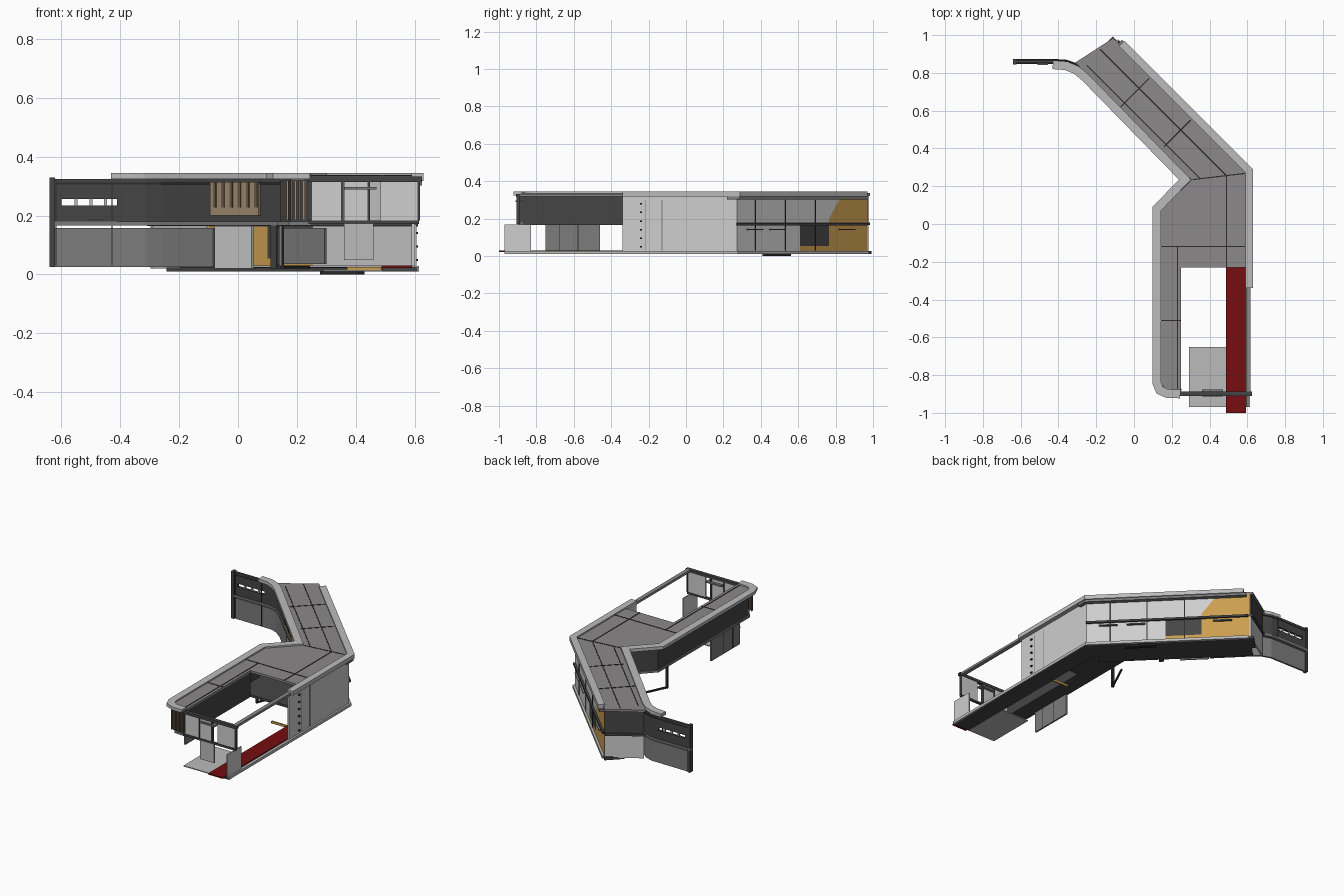
import bpy, bmesh
from mathutils import Vector

cube = bpy.data.objects.get("Cube")
if cube:
    bpy.data.objects.remove(cube, do_unlink=True)


def material(name, r, g, b):
    m = bpy.data.materials.new(name)
    m.use_nodes = True
    m.diffuse_color = (r, g, b, 1)
    m.node_tree.nodes["Principled BSDF"].inputs["Base Color"].default_value = (r, g, b, 1)
    return m


PALE = material("pale grey", 0.62, 0.62, 0.62)
RIM = material("rim grey", 0.5, 0.5, 0.5)
ROOF = material("roof grey", 0.26, 0.25, 0.25)
MID = material("mid grey", 0.2, 0.2, 0.2)
DARK = material("charcoal", 0.06, 0.06, 0.06)
LINE = material("seam black", 0.025, 0.025, 0.025)
GOLD = material("gold", 0.6, 0.34, 0.08)
RED = material("dark red", 0.18, 0.004, 0.005)
TAN = material("tan wood", 0.36, 0.27, 0.17)
BROWN = material("brown wood", 0.16, 0.11, 0.07)


def finish(name, bm, mat):
    bmesh.ops.recalc_face_normals(bm, faces=bm.faces)
    me = bpy.data.meshes.new(name)
    bm.to_mesh(me)
    bm.free()
    me.materials.append(mat)
    ob = bpy.data.objects.new(name, me)
    bpy.context.collection.objects.link(ob)
    return ob


def extrude(name, points, offset, mat):
    """Flat 3D polygon pushed along an offset into a solid."""
    bm = bmesh.new()
    face = bm.faces.new([bm.verts.new(p) for p in points])
    res = bmesh.ops.extrude_face_region(bm, geom=[face], use_keep_orig=True)
    verts = [v for v in res["geom"] if isinstance(v, bmesh.types.BMVert)]
    bmesh.ops.translate(bm, verts=verts, vec=offset)
    return finish(name, bm, mat)


def prism(name, pts, z0, z1, mat):
    return extrude(name, [(x, y, z0) for x, y in pts], (0, 0, z1 - z0), mat)


def box(name, x0, x1, y0, y1, z0, z1, mat):
    return prism(name, [(x0, y0), (x1, y0), (x1, y1), (x0, y1)], z0, z1, mat)


def wall(name, path, z0, z1, width, mat):
    """Mitred strip of constant width along a plan path."""
    p = [Vector(q) for q in path]
    dirs = [(b - a).normalized() for a, b in zip(p, p[1:])]
    rows, bm = [], bmesh.new()
    for i, q in enumerate(p):
        d0, d1 = dirs[max(i - 1, 0)], dirs[min(i, len(dirs) - 1)]
        n = Vector((-d0.y - d1.y, d0.x + d1.x)).normalized()
        n *= width / 2 / max(n.dot(Vector((-d0.y, d0.x))), 0.3)
        rows.append([bm.verts.new((*(q + s * n), z)) for s, z in
                     ((1, z0), (-1, z0), (-1, z1), (1, z1))])
    for a, b in zip(rows, rows[1:]):
        for k in range(4):
            bm.faces.new((a[k], a[(k + 1) % 4], b[(k + 1) % 4], b[k]))
    bm.faces.new(rows[0])
    bm.faces.new(rows[-1])
    return finish(name, bm, mat)


# Roof deck and upper floor share one bent plan
plan = [(.25, -.89), (.18, -.89), (.14, -.84), (.14, .07), (.305, .235), (-.26, .80),
        (-.31, .855), (-.11, .985), (.595, .27), (.595, -.23), (.25, -.23)]
prism("roof_deck", plan, .322, .336, ROOF)
prism("upper_floor", plan, .165, .18, DARK)

# Raised roof rims
west_rim = [(.245, -.9), (.175, -.897), (.137, -.88), (.12, -.84), (.12, .08),
            (.27, .235), (-.26, .778), (-.305, .815), (-.36, .838), (-.43, .843)]
east_rim = [(.61, -.34), (.61, .28), (-.065, .955)]
wall("west_roof_rim", west_rim, .325, .345, .046, RIM)
wall("east_roof_rim", east_rim, .318, .345, .042, RIM)
wall("east_fascia", [(.61, .22), (.61, .28), (-.075, .965)], .302, .318, .03, MID)

# Roof seams
seams = [[(.23, -.88), (.23, -.12)], [(.49, -.23), (.49, .255), (-.18, .925)],
         [(.35, .24), (-.25, .84)], [(.14, -.12), (.59, -.12)], [(.14, -.51), (.25, -.51)],
         [(.30, .55), (.16, .41)], [(.08, .77), (-.07, .62)], [(.31, .235), (.59, .268)]]
for i, s in enumerate(seams):
    wall(f"roof_seam_{i}", s, .335, .338, .006, LINE)

# Upper outer wall of the west wing and the diagonal wing
outer = [(.25, -.885), (.18, -.882), (.148, -.84), (.148, .08), (.298, .238),
         (-.255, .798), (-.31, .84), (-.36, .857), (-.41, .86)]
wall("upper_outer_wall", outer, .18, .325, .012, DARK)
wall("outer_ledge", outer + [(-.64, .86)], .166, .18, .026, MID)
box("court_wall", .237, .25, -.885, -.23, .18, .325, DARK)
wall("upper_wall_coping", outer[4:] + [(-.64, .86)], .306, .312, .02, LINE)

# Screen wall with a slot window
box("screen_wall_lower", -.635, -.405, .852, .868, .178, .235, DARK)
box("screen_wall_upper", -.635, -.405, .852, .868, .256, .325, DARK)
box("screen_wall_end", -.635, -.6, .852, .868, .235, .256, DARK)
box("screen_post", -.64, -.622, .845, .873, .025, .33, DARK)
for i in range(3):
    box(f"slot_bar_{i}", -.555 + i * .05, -.545 + i * .05, .856, .864, .235, .256, RIM)
for i, x in enumerate((-.51, -.23)):
    box(f"wall_lamp_{i}", x, x + .055, .842, .852, .186, .192, MID)

# Lower outer wall, with a gap for the entrance
lower = [(-.635, .86), (-.36, .857), (-.31, .84), (-.255, .798), (-.08, .62)]
wall("lower_outer_wall", lower, .025, .158, .012, MID)
wall("lower_pale_wall", [(-.075, .615), (.05, .49)], .02, .165, .012, PALE)
wall("lower_grey_wall", [(.135, .402), (.298, .238)], .035, .158, .01, MID)
wall("entrance_post", [(.118, .419), (.138, .399)], .02, .166, .02, DARK)
for i, x in enumerate((-.43, -.62)):
    box(f"wall_joint_{i}", x, x + .004, .85, .855, .03, .32, LINE)

# Wooden window on the diagonal wall
wall("wood_window", [(.075, .452), (-.09, .617)], .2, .315, .014, TAN)
for i in range(6):
    c = -.08 + i * .028
    wall(f"window_slat_{i}", [(c, .604 - c - .08), (c + .010, .594 - c - .08)],
         .228, .312, .016, BROWN)
# Slatted front of the west wing
for i in range(7):
    x = .15 + i * .014
    box(f"front_slat_{i}", x, x + .007, -.897, -.885, .185, .32, TAN if i % 2 else BROWN)

# North-west end wall
end = [(-.295, .85), (-.1, .972)]
wall("end_wall_lower", end, .02, .165, .01, PALE)
wall("end_wall_upper", end, .18, .325, .01, DARK)

# East wall and the diagonal north-east wall
box("east_wall", .59, .603, -.34, .272, .028, .322, PALE)


def northeast(name, yz, mat):
    extrude(name, [(.873 - y, y, z) for y, z in yz], (-.008, -.008, 0), mat)


def panel(y0, y1, z0, z1):
    return [(y0, z0), (y1, z0), (y1, z1), (y0, z1)]


northeast("northeast_wall_upper",
          [(.27, .18), (.765, .18), (.765, .2), (.83, .322), (.27, .322)], PALE)
northeast("gold_wall_upper",
          [(.765, .18), (.97, .18), (.97, .322), (.83, .322), (.765, .2)], GOLD)
northeast("northeast_wall_lower", panel(.27, .61, .028, .165), PALE)
northeast("dark_panel", panel(.61, .765, .055, .165), DARK)
northeast("gold_strip", panel(.61, .765, .028, .055), GOLD)
northeast("gold_wall_lower", panel(.765, .97, .028, .165), GOLD)
wall("northeast_ledge", [(.603, .27), (-.09, .963)], .163, .176, .024, DARK)
for i, y in enumerate((.33, .45, .82)):
    wall(f"northeast_lamp_{i}", [(.884 - y, y), (.804 - y, y + .08)], .14, .146, .016, MID)
for i, y in enumerate((.37, .53, .69)):
    wall(f"northeast_joint_{i}", [(.875 - y, y), (.871 - y, y + .004)], .03, .3, .004, LINE)
for i in range(6):
    box(f"wall_bracket_{i}", .6, .612, -.247, -.235, .045 + i * .046, .053 + i * .046, LINE)
for i, y in enumerate((-.22, -.13)):
    box(f"east_joint_{i}", .6, .605, y, y + .004, .03, .3, MID)

# Ground floor strip, carpet and front plate
wall("ground_floor", [(.55, -.97), (.55, .245), (-.155, .95)], .01, .026, .12, DARK)
wall("floor_edge", [(.608, -.97), (.608, .275), (-.09, .973)], .01, .028, .014, RIM)
wall("diagonal_floor", [(.46, .21), (-.2, .87)], .01, .024, .12, DARK)
wall("floor_plinth", [(.42, .42), (.29, .55)], 0, .012, .03, LINE)
box("red_carpet", .487, .592, -1, -.2, .022, .03, RED)
box("gold_threshold", .37, .487, -.19, -.18, .012, .026, GOLD)
box("front_plate", .29, .49, -.97, -.65, .01, .016, RIM)

# Courtyard beams and hanging front panels
box("east_beam", .592, .618, -.9, -.34, .318, .333, ROOF)
box("front_beam", .24, .625, -.91, -.888, .315, .333, DARK)
box("front_sill", .24, .615, -.905, -.89, .172, .184, DARK)
for i, (x0, x1) in enumerate(((.25, .35), (.36, .44), (.485, .61))):
    box(f"front_panel_{i}", x0, x1, -.9, -.892, .184, .316, PALE)
    box(f"front_panel_frame_{i}", x1, x1 + .008, -.905, -.887, .184, .316, DARK)
box("front_window_ledge", .36, .47, -.912, -.875, .288, .298, MID)
box("front_lower_panel", .36, .46, -.9, -.892, .05, .172, RIM)
box("front_side_panel", .598, .606, -.97, -.83, .028, .17, PALE)

# Panel under the west wing and the doorway rail
box("west_lower_panel", .14, .15, -.75, -.46, .028, .165, MID)
for i, y in enumerate((-.68, -.58)):
    box(f"panel_joint_{i}", .138, .152, y, y + .004, .03, .165, LINE)
box("door_post", .143, .157, -.027, -.013, .02, .166, LINE)
wall("door_rail", [(.15, -.02), (.24, .17)], .02, .03, .01, LINE)
